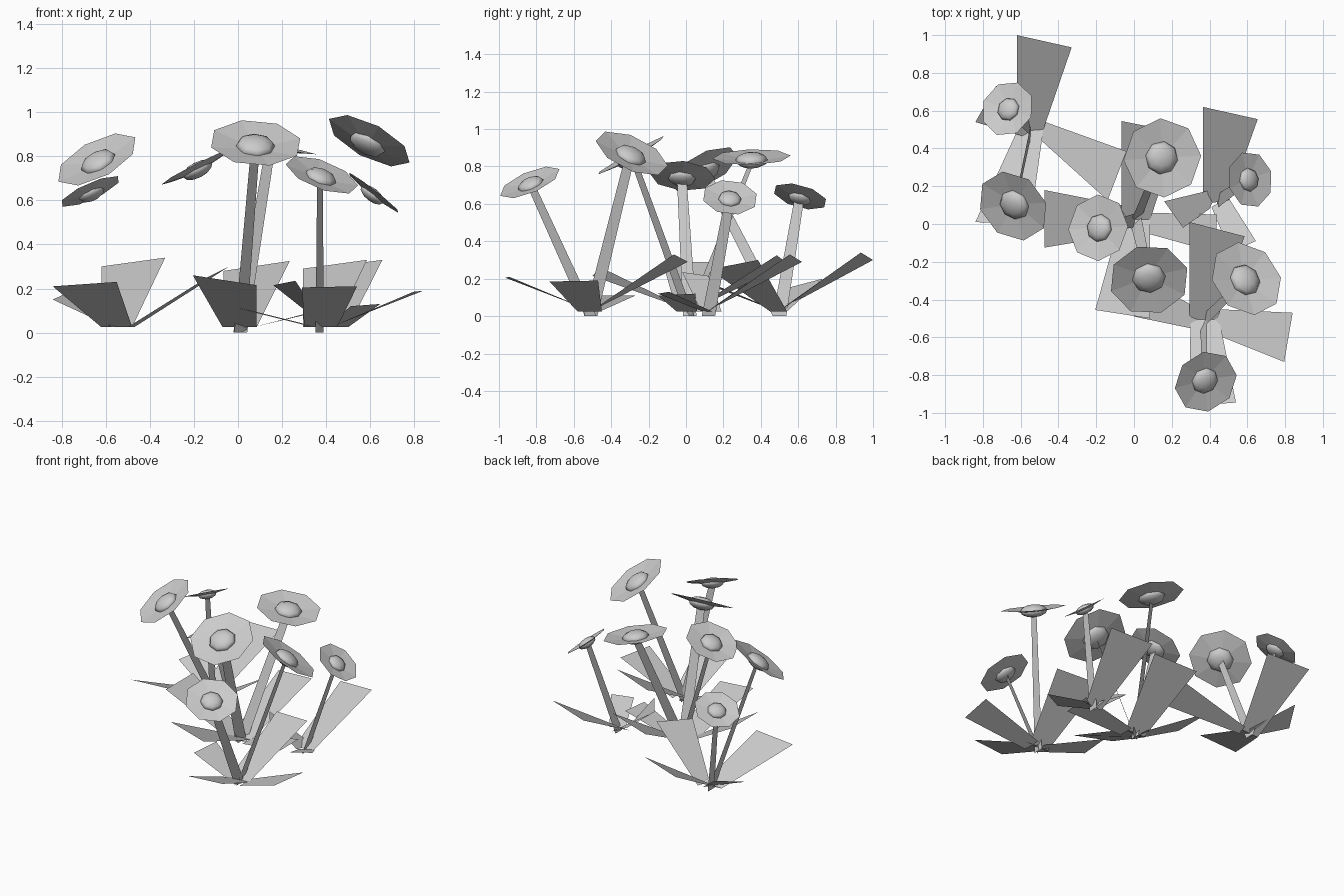
import bpy, bmesh, math
from mathutils import Vector, Matrix


def add_object(name, bm, smooth=False):
    me = bpy.data.meshes.new(name)
    for f in bm.faces:
        f.smooth = smooth
    bm.to_mesh(me)
    bm.free()
    ob = bpy.data.objects.new(name, me)
    bpy.context.collection.objects.link(ob)
    return ob


def quad(name, corners):
    bm = bmesh.new()
    bm.faces.new([bm.verts.new(c) for c in corners])
    return add_object(name, bm)


def petals(name, mat, r):
    # eight-sided shallow dish
    bm = bmesh.new()
    c = bm.verts.new((0, 0, -0.14 * r))
    ring = [bm.verts.new((r * math.cos(a), r * math.sin(a), 0))
            for a in (math.tau * i / 8 + 0.2 for i in range(8))]
    for i in range(8):
        bm.faces.new((c, ring[i], ring[(i + 1) % 8]))
    bm.transform(mat)
    add_object(name, bm)


def flower_center(name, mat, r):
    # flattened ball sitting in the dish
    bm = bmesh.new()
    bmesh.ops.create_uvsphere(bm, u_segments=8, v_segments=6, radius=1)
    bm.transform(mat @ Matrix.Translation((0, 0, -0.08 * r))
                 @ Matrix.Diagonal((0.42 * r, 0.42 * r, 0.2 * r, 1)))
    add_object(name, bm, True)


# clump roots
roots = {
    'a': Vector((-0.545, 0.50, 0.0)),
    'b': Vector((0.01, 0.02, 0.0)),
    'c': Vector((0.44, 0.12, 0.0)),
    'd': Vector((0.37, -0.51, 0.0)),
}

# flowers: clump, centre, normal, radius, stem width direction
flowers = [
    ('a', (-0.67, 0.61, 0.64), (-0.40, 0.25, 0.88), 0.150, (0, 1, 0)),
    ('a', (-0.64, 0.095, 0.785), (-0.42, -0.42, 0.80), 0.202, (0, 1, 0)),
    ('b', (-0.19, -0.02, 0.75), (-0.45, 0.08, 0.89), 0.177, (0, 1, 0)),
    ('b', (0.15, 0.35, 0.85), (0.20, -0.03, 0.98), 0.210, (0.9, 0.5, 0)),
    ('b', (0.08, -0.295, 0.86), (0.06, -0.49, 0.87), 0.212, (0.8, 0.7, 0)),
    ('c', (0.615, 0.235, 0.635), (0.61, 0.08, 0.78), 0.150, (0, 1, 0)),
    ('d', (0.595, -0.29, 0.87), (0.43, 0.375, 0.82), 0.208, (0, 1, 0)),
    ('d', (0.38, -0.835, 0.715), (0.33, -0.37, 0.87), 0.174, (0.5, 0.85, 0)),
]
for i, (k, pos, nrm, r, wd) in enumerate(flowers, 1):
    n = Vector(nrm).normalized()
    mat = Matrix.Translation(pos) @ n.to_track_quat('Z', 'Y').to_matrix().to_4x4()
    petals(f"petals_{i}", mat, r)
    flower_center(f"flower_center_{i}", mat, r)
    top = Vector(pos) - n * 0.14 * r
    w = Vector(wd).normalized()
    b = roots[k]
    quad(f"stem_{i}", [b - w * 0.036, b + w * 0.036, top + w * 0.026, top - w * 0.026])

# leaves: two base corners (x, y), then two tip corners, wider than the base
leaves = {
    'clump_a': [
        ((-0.62, 0.49), (-0.48, 0.50), (-0.33, 0.935, 0.34), (-0.62, 1.0, 0.30)),
        ((-0.50, 0.45), (-0.47, 0.54), (-0.04, 0.385, 0.30), (-0.14, 0.125, 0.25)),
        ((-0.62, 0.49), (-0.48, 0.50), (-0.55, 0.0, 0.23), (-0.84, 0.01, 0.21)),
        ((-0.57, 0.46), (-0.51, 0.54), (-0.73, 0.73, 0.20), (-0.84, 0.54, 0.15)),
    ],
    'clump_b': [
        ((-0.065, 0.02), (0.085, 0.02), (0.235, 0.485, 0.325), (-0.065, 0.545, 0.28)),
        ((0.07, -0.05), (0.07, 0.06), (0.44, 0.05, 0.12), (0.43, -0.15, 0.11)),
        ((-0.07, 0.03), (0.085, 0.03), (0.085, -0.50, 0.215), (-0.205, -0.455, 0.26)),
        ((-0.02, -0.05), (-0.02, 0.09), (-0.475, 0.18, 0.29), (-0.475, -0.125, 0.29)),
    ],
    'clump_c': [
        ((0.365, 0.11), (0.50, 0.12), (0.655, 0.555, 0.33), (0.365, 0.62, 0.29)),
        ((0.40, 0.08), (0.45, 0.19), (0.16, 0.12, 0.215), (0.26, -0.02, 0.235)),
        ((0.41, 0.09), (0.50, 0.14), (0.645, -0.09, 0.13), (0.51, -0.15, 0.12)),
    ],
    'clump_d': [
        ((0.295, -0.51), (0.44, -0.51), (0.585, -0.065, 0.33), (0.295, 0.01, 0.29)),
        ((0.42, -0.58), (0.42, -0.45), (0.84, -0.47, 0.19), (0.795, -0.73, 0.185)),
        ((0.30, -0.50), (0.45, -0.50), (0.54, -0.945, 0.21), (0.29, -0.965, 0.205)),
        ((0.34, -0.56), (0.36, -0.46), (0.02, -0.27, 0.11), (0.0, -0.49, 0.11)),
    ],
}
for clump, items in leaves.items():
    for i, (b1, b2, t1, t2) in enumerate(items, 1):
        quad(f"leaf_{clump}_{i}", [(*b1, 0.025), (*b2, 0.025), t1, t2])
